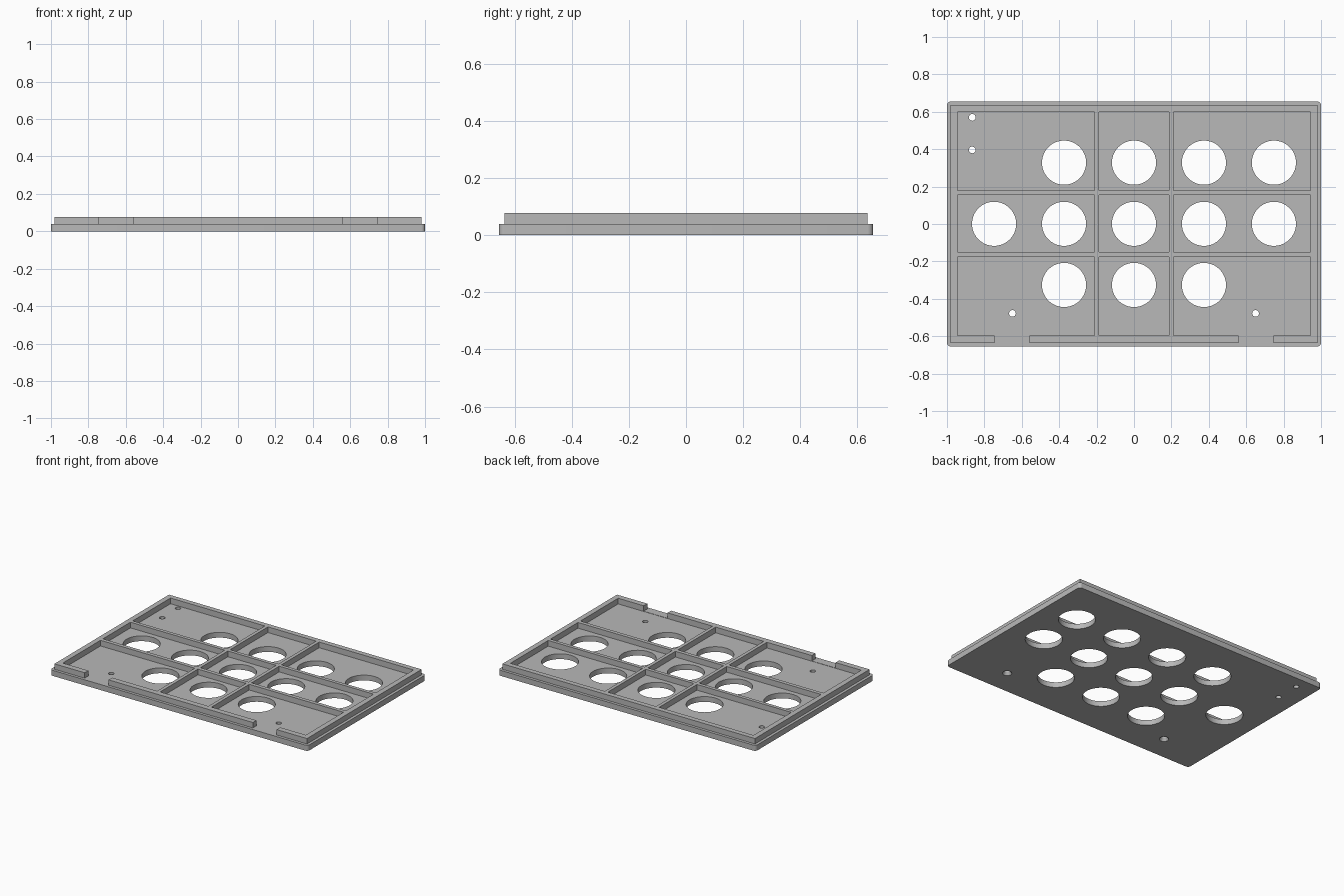
import bpy, bmesh, math

if "Cube" in bpy.data.objects:
    bpy.data.objects.remove(bpy.data.objects["Cube"])

BASE_TOP, LIP_TOP, FLOOR = 0.039, 0.077, 0.037

grey = bpy.data.materials.new("plain grey")
grey.diffuse_color = (0.48, 0.48, 0.48, 1)
grey.use_nodes = True
grey.node_tree.nodes["Principled BSDF"].inputs["Base Color"].default_value = grey.diffuse_color


def finish(bm, name):
    mesh = bpy.data.meshes.new(name)
    bm.to_mesh(mesh)
    bm.free()
    mesh.materials.append(grey)
    ob = bpy.data.objects.new(name, mesh)
    bpy.context.collection.objects.link(ob)
    return ob


def box(name, x0, x1, y0, y1, z0, z1, corner=0):
    bm = bmesh.new()
    bmesh.ops.create_cube(bm, size=1)
    for v in bm.verts:
        v.co = (x1 if v.co.x > 0 else x0, y1 if v.co.y > 0 else y0, z1 if v.co.z > 0 else z0)
    if corner:
        upright = [e for e in bm.edges if abs(e.verts[0].co.z - e.verts[1].co.z) > 1e-4]
        bmesh.ops.bevel(bm, geom=upright, offset=corner, segments=6, profile=0.5, affect='EDGES')
    return finish(bm, name)


def cone(name, x, y, r0, r1, z0, z1, sides):
    bm = bmesh.new()
    bmesh.ops.create_cone(bm, cap_ends=True, segments=sides, radius1=r0, radius2=r1, depth=z1 - z0)
    bmesh.ops.translate(bm, verts=bm.verts, vec=(x, y, (z0 + z1) / 2))
    return finish(bm, name)


def combine(target, other, operation):
    mod = target.modifiers.new("cut", 'BOOLEAN')
    mod.operation, mod.solver, mod.object = operation, 'EXACT', other
    bpy.context.view_layer.objects.active = target
    bpy.ops.object.modifier_apply(modifier=mod.name)
    bpy.data.objects.remove(other)


# Base plate with rounded corners, and the raised lip block with two front gaps
panel = box("cover_panel", -1, 1, -0.655, 0.655, 0, BASE_TOP, 0.02)
lip = box("lip", -0.98, 0.98, -0.635, 0.635, 0.02, LIP_TOP)
for s in (-1, 1):
    a, b = sorted((s * 0.56, s * 0.745))
    combine(lip, box("gap_cutter", a, b, -0.7, -0.57, 0, 0.1), 'DIFFERENCE')
combine(panel, lip, 'UNION')

# Nine pockets, leaving a rim and crossed ribs
for x0, x1 in ((-0.943, -0.211), (-0.187, 0.187), (0.211, 0.943)):
    for y0, y1 in ((-0.595, -0.177), (-0.15, 0.155), (0.18, 0.599)):
        combine(panel, box("pocket_cutter", x0, x1, y0, y1, FLOOR, 0.12), 'DIFFERENCE')

# Large round openings on a regular grid
rows = {0.328: (0, 1, 2, -1), 0.001: (-2, -1, 0, 1, 2), -0.326: (-1, 0, 1)}
for y, columns in rows.items():
    for c in columns:
        combine(panel, cone("hole_cutter", c * 0.374, y, 0.118, 0.118, -0.05, 0.12, 64), 'DIFFERENCE')

# Small screw holes; the front pair is countersunk from below
for x, y in ((-0.865, 0.57), (-0.865, 0.396), (-0.65, -0.478), (0.65, -0.478)):
    combine(panel, cone("screw_cutter", x, y, 0.018, 0.018, -0.05, 0.12, 24), 'DIFFERENCE')
    if y < 0:
        combine(panel, cone("sink_cutter", x, y, 0.042, 0.018, -0.02, 0.02, 24), 'DIFFERENCE')

# Smooth round walls, sharp edges elsewhere
bpy.ops.object.select_all(action='DESELECT')
panel.select_set(True)
bpy.context.view_layer.objects.active = panel
bpy.ops.object.shade_smooth_by_angle(angle=math.radians(30))
